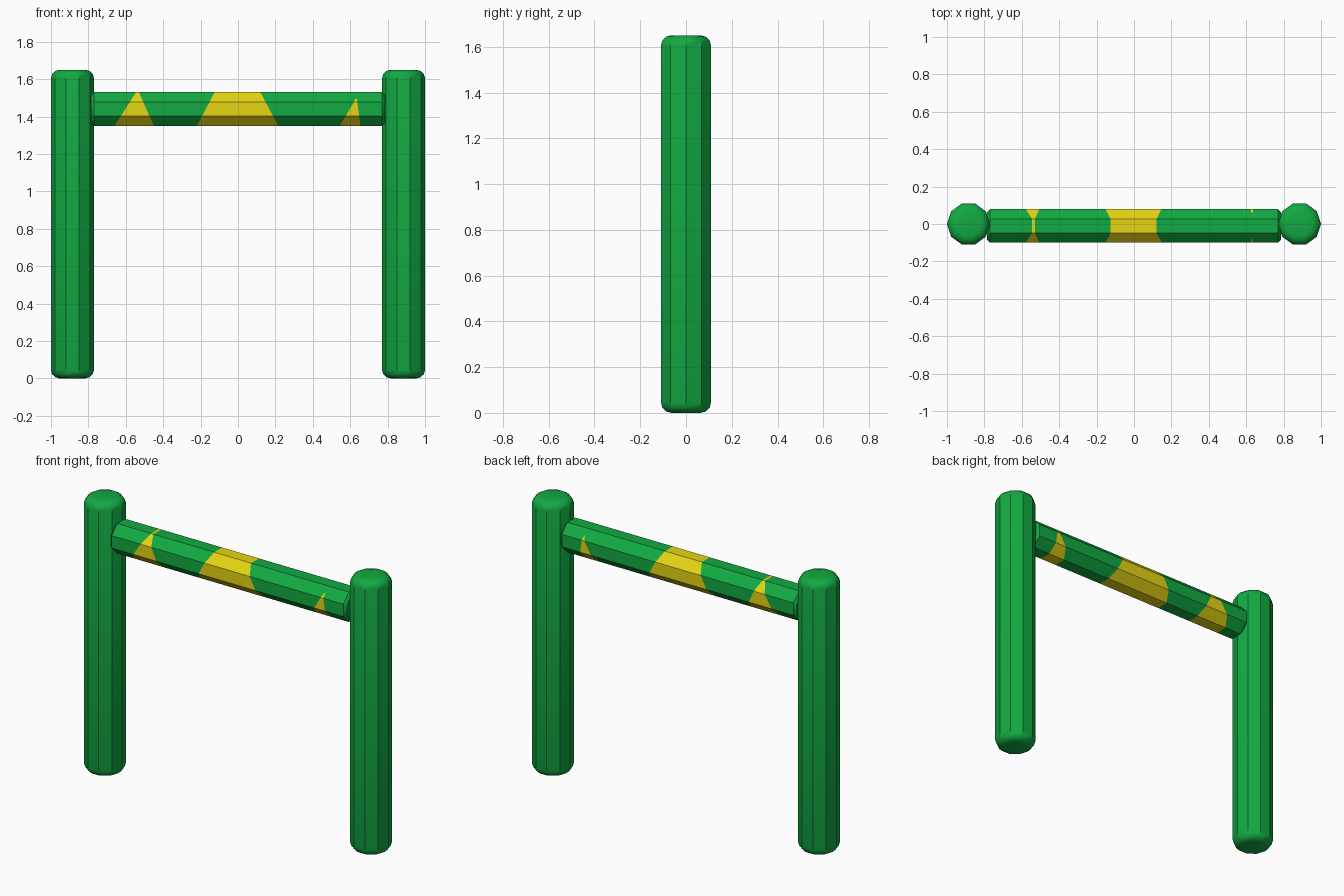
import bpy, bmesh, math
from mathutils import Vector, Matrix

if "Cube" in bpy.data.objects:
    bpy.data.objects.remove(bpy.data.objects["Cube"])


def make_mat(name, rgb):
    m = bpy.data.materials.new(name)
    m.diffuse_color = (*rgb, 1.0)
    m.use_nodes = True
    m.node_tree.nodes["Principled BSDF"].inputs["Base Color"].default_value = m.diffuse_color
    return m


green = make_mat("green paint", (0.006, 0.40, 0.055))
yellow = make_mat("yellow paint", (0.78, 0.66, 0.007))


def prism(sides, radius, length, turn, bevel, segments):
    """Upright prism centred on the origin with rounded end rims."""
    bm = bmesh.new()
    bmesh.ops.create_cone(bm, cap_ends=True, segments=sides, radius1=radius,
                          radius2=radius, depth=length)
    bmesh.ops.rotate(bm, verts=bm.verts, matrix=Matrix.Rotation(turn, 3, 'Z'))
    rim = [e for e in bm.edges if abs(e.verts[0].co.z - e.verts[1].co.z) < 1e-4]
    bmesh.ops.bevel(bm, geom=rim, offset=bevel, segments=segments,
                    profile=0.5, affect='EDGES')
    return bm


def finish(bm, name, mats):
    bmesh.ops.recalc_face_normals(bm, faces=bm.faces)
    me = bpy.data.meshes.new(name)
    bm.to_mesh(me)
    bm.free()
    for m in mats:
        me.materials.append(m)
    ob = bpy.data.objects.new(name, me)
    bpy.context.collection.objects.link(ob)
    bpy.ops.object.select_all(action='DESELECT')
    ob.select_set(True)
    bpy.context.view_layer.objects.active = ob
    bpy.ops.object.shade_smooth_by_angle(angle=math.radians(32))
    return ob


# Two ten-sided posts with rounded ends
HEIGHT = 1.65
for name, side in (("left_post", -1), ("right_post", 1)):
    # create_cone starts at a vertex on an axis; turn it so a vertex faces x
    bm = prism(10, 0.115, HEIGHT, math.radians(90), 0.045, 3)
    if max(v.co.x for v in bm.verts) < 0.1145:
        bmesh.ops.rotate(bm, verts=bm.verts, matrix=Matrix.Rotation(math.radians(90), 3, 'Z'))
    bmesh.ops.translate(bm, verts=bm.verts, vec=(side * 0.885, 0, HEIGHT / 2))
    finish(bm, name, [green])

# Eight-sided crossbar laid along x
bm = prism(8, 0.09 / math.cos(math.pi / 8), 1.57, math.pi / 8, 0.015, 1)
bmesh.ops.rotate(bm, verts=bm.verts, matrix=Matrix.Rotation(math.pi / 2, 3, 'Y'))
bmesh.ops.translate(bm, verts=bm.verts, vec=(0, -0.01, 1.44))

# Yellow tapered stripes: left and right edges given as x at z=1.35 and z=1.53
Z0, Z1 = 1.35, 1.53
stripes = [((-0.66, -0.545), (-0.45, -0.53)),
           ((-0.22, -0.125), (0.215, 0.12)),
           ((0.545, 0.65), (0.655, 0.63))]
for edge in (e for s in stripes for e in s):
    bmesh.ops.bisect_plane(bm, geom=bm.verts[:] + bm.edges[:] + bm.faces[:],
                           plane_co=Vector((edge[0], 0, Z0)),
                           plane_no=Vector((Z1 - Z0, 0, edge[0] - edge[1])).normalized())


def edge_x(edge, z):
    return edge[0] + (edge[1] - edge[0]) * (z - Z0) / (Z1 - Z0)


for f in bm.faces:
    c = f.calc_center_median()
    f.material_index = int(any(edge_x(a, c.z) < c.x < edge_x(b, c.z) for a, b in stripes))
finish(bm, "crossbar", [green, yellow])
